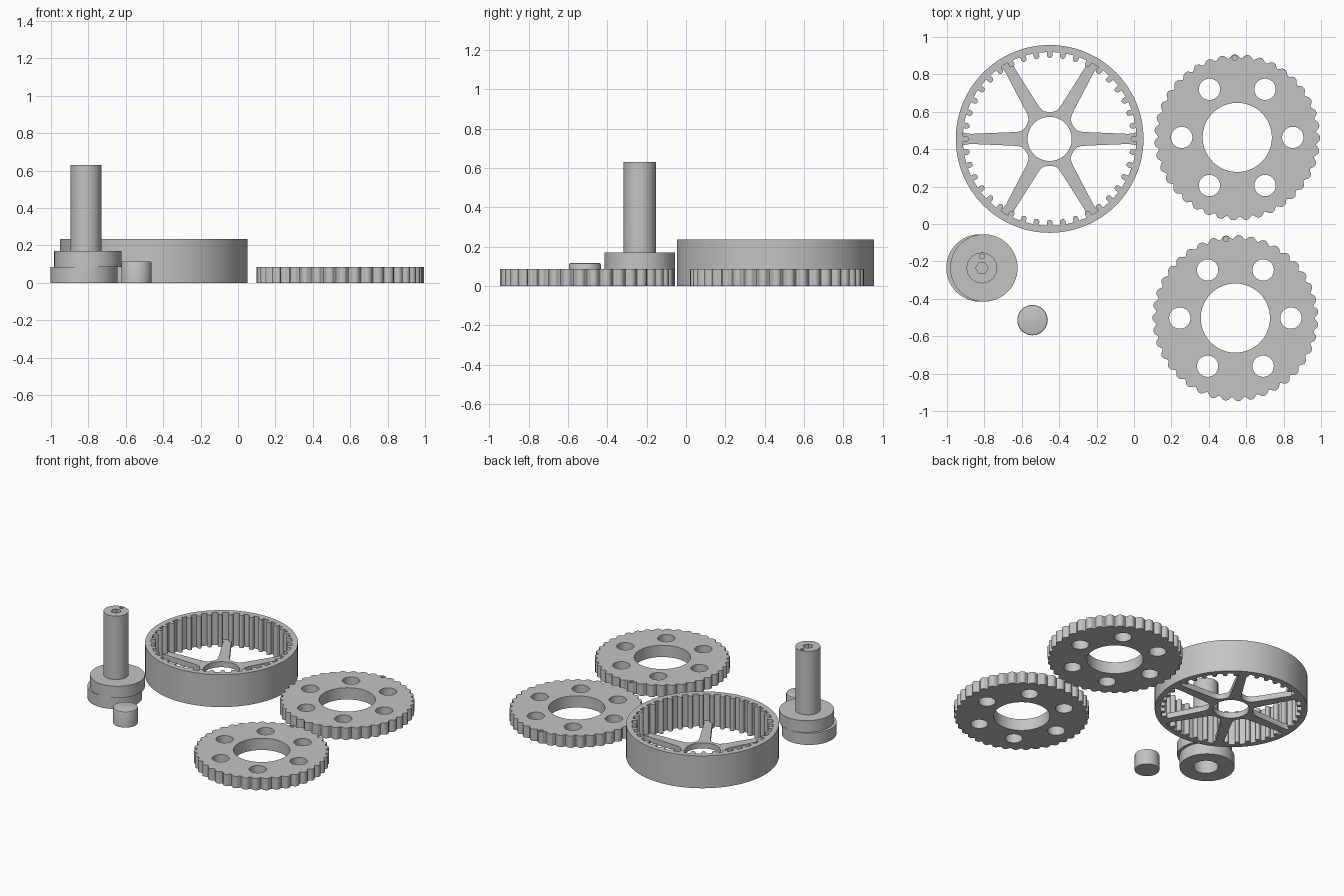
import bpy
import bmesh
from math import sin, cos, pi, tau, atan2, radians
from mathutils import Matrix

if "Cube" in bpy.data.objects:
    bpy.data.objects.remove(bpy.data.objects["Cube"])

grey = bpy.data.materials.new("plain grey")
grey.use_nodes = True
colour = (0.55, 0.55, 0.55, 1)
grey.diffuse_color = colour
grey.node_tree.nodes["Principled BSDF"].inputs["Base Color"].default_value = colour


def circle(radius, x=0, y=0, sides=64):
    return [(x + radius * cos(tau * i / sides), y + radius * sin(tau * i / sides))
            for i in range(sides)]


def turn(points, angle):
    c, s = cos(angle), sin(angle)
    return [(x * c - y * s, x * s + y * c) for x, y in points]


def plate(name, loops, x, y, z0, z1):
    """Extrude closed outlines (inner loops become holes) from z0 to z1."""
    curve = bpy.data.curves.new(name, "CURVE")
    curve.dimensions = "2D"
    curve.fill_mode = "BOTH"
    curve.extrude = (z1 - z0) / 2
    for loop in loops:
        spline = curve.splines.new("POLY")
        spline.points.add(len(loop) - 1)
        for point, (px, py) in zip(spline.points, loop):
            point.co = (px, py, 0, 1)
        spline.use_cyclic_u = True
    temp = bpy.data.objects.new(name + "_outline", curve)
    bpy.context.collection.objects.link(temp)
    bpy.context.view_layer.update()
    graph = bpy.context.evaluated_depsgraph_get()
    mesh = bpy.data.meshes.new_from_object(temp.evaluated_get(graph))
    bpy.data.objects.remove(temp)
    bm = bmesh.new()
    bm.from_mesh(mesh)
    bmesh.ops.remove_doubles(bm, verts=bm.verts, dist=0.00001)
    bmesh.ops.recalc_face_normals(bm, faces=bm.faces)
    bmesh.ops.translate(bm, verts=bm.verts, vec=(x, y, (z0 + z1) / 2))
    bm.to_mesh(mesh)
    bm.free()
    mesh.materials.clear()
    mesh.materials.append(grey)
    obj = bpy.data.objects.new(name, mesh)
    bpy.context.collection.objects.link(obj)
    return obj


def activate(obj):
    bpy.ops.object.select_all(action="DESELECT")
    obj.select_set(True)
    bpy.context.view_layer.objects.active = obj


def combine(obj, other, operation):
    """Cut another solid from a part, or weld it on."""
    activate(obj)
    mod = obj.modifiers.new("combine", "BOOLEAN")
    mod.operation = operation
    mod.solver = "EXACT"
    mod.object = other
    bpy.ops.object.modifier_apply(modifier=mod.name)
    bpy.data.objects.remove(other)


def drill(obj, radius, x, y, z0, z1, sides=32):
    cutter = plate("cutter", [circle(radius, sides=sides)], x, y, z0, z1)
    cutter.hide_render = True
    combine(obj, cutter, "DIFFERENCE")


# Shared drive proportions: pin circle, pin radius, eccentric throw, pin count
PIN_R, PIN, THROW, PINS = 0.448, 0.015, 0.0105, 40
LAYER = 0.085


# Cycloidal discs, each with a small index dimple on a lobe
def lobed_outline(steps=780):
    points = []
    for i in range(steps):
        t = tau * i / steps
        k = (1 - PINS) * t
        psi = atan2(sin(k), PIN_R / (THROW * PINS) - cos(k))
        points.append((PIN_R * cos(t) - PIN * cos(t + psi) - THROW * cos(PINS * t),
                       PIN_R * sin(t) + -PIN * sin(t + psi) - THROW * sin(PINS * t)))
    return points


for name, x, y, mark in (("rear_disc", 0.552, 0.463, 91.8),
                         ("front_disc", 0.542, -0.503, 96.8)):
    mark = radians(mark)
    outline = turn(lobed_outline(), mark + pi / (PINS - 1))
    holes = [circle(0.057, 0.297 * cos(i * pi / 3), 0.297 * sin(i * pi / 3), 40)
             for i in range(6)]
    disc = plate(name, [outline, circle(0.185)] + holes, x, y, 0, LAYER)
    drill(disc, 0.014, x + 0.425 * cos(mark), y + 0.425 * sin(mark),
          LAYER - 0.02, LAYER + 0.02, 16)

# Ring housing with inward rounded pins
RING_X, RING_Y, WALL = -0.451, 0.455, 0.464
tooth = [(WALL, -PIN)]
tooth += [(PIN_R - PIN * cos(a), PIN * sin(a))
          for a in [pi * (i / 8 - 0.5) for i in range(9)]]
tooth += [(WALL, PIN)]
inner = []
for i in range(PINS):
    angle = tau * i / PINS
    inner += turn(tooth, angle) + turn([(WALL, 0)], angle + pi / PINS)
plate("ring_housing", [circle(0.502, sides=128), inner], RING_X, RING_Y, 0, 0.235)

# Six tapered spokes flowing into the hub
side = [(0.125, 0.072), (0.13, 0.062), (0.146, 0.045), (0.17, 0.038), (0.2, 0.036),
        (0.42, 0.027), (0.445, 0.03), (0.47, 0.036)]
spoke = [(r, -w) for r, w in side[1:]] + side[::-1]
web = []
for i in range(6):
    web += turn(spoke, i * pi / 3)
plate("spoked_floor", [web, circle(0.118)], RING_X, RING_Y, 0, 0.04)

# Eccentric shaft: two offset cams and a post, welded together
SX, SY = -0.813, -0.235
cam = circle(0.18, sides=96)
shaft = plate("eccentric_shaft", [cam], SX - THROW, SY, 0, LAYER)
combine(shaft, plate("upper_cam", [cam], SX + THROW, SY, LAYER, 2 * LAYER), "UNION")
combine(shaft, plate("post", [circle(0.082)], SX, SY, 2 * LAYER, 0.63), "UNION")
drill(shaft, 0.082, SX, SY, -0.05, 0.115, 64)
drill(shaft, 0.033, SX, SY, 0.5, 0.7, 6)
drill(shaft, 0.013, SX, SY + 0.062, 0.61, 0.7, 16)

# Loose plug with a softened top edge
bm = bmesh.new()
bmesh.ops.create_cone(bm, cap_ends=True, segments=64, radius1=0.081, radius2=0.081,
                      depth=0.115, matrix=Matrix.Translation((-0.543, -0.514, 0.0575)))
rim = [e for e in bm.edges if all(v.co.z > 0.1 for v in e.verts)]
bmesh.ops.bevel(bm, geom=rim, offset=0.007, segments=2, affect="EDGES", profile=0.5)
mesh = bpy.data.meshes.new("plug")
bm.to_mesh(mesh)
bm.free()
mesh.materials.append(grey)
bpy.context.collection.objects.link(bpy.data.objects.new("plug", mesh))

# Smooth the round walls, keep the rims crisp
for name in ("rear_disc", "front_disc", "ring_housing", "spoked_floor",
             "eccentric_shaft", "plug"):
    activate(bpy.data.objects[name])
    bpy.ops.object.shade_smooth_by_angle(angle=radians(35))
